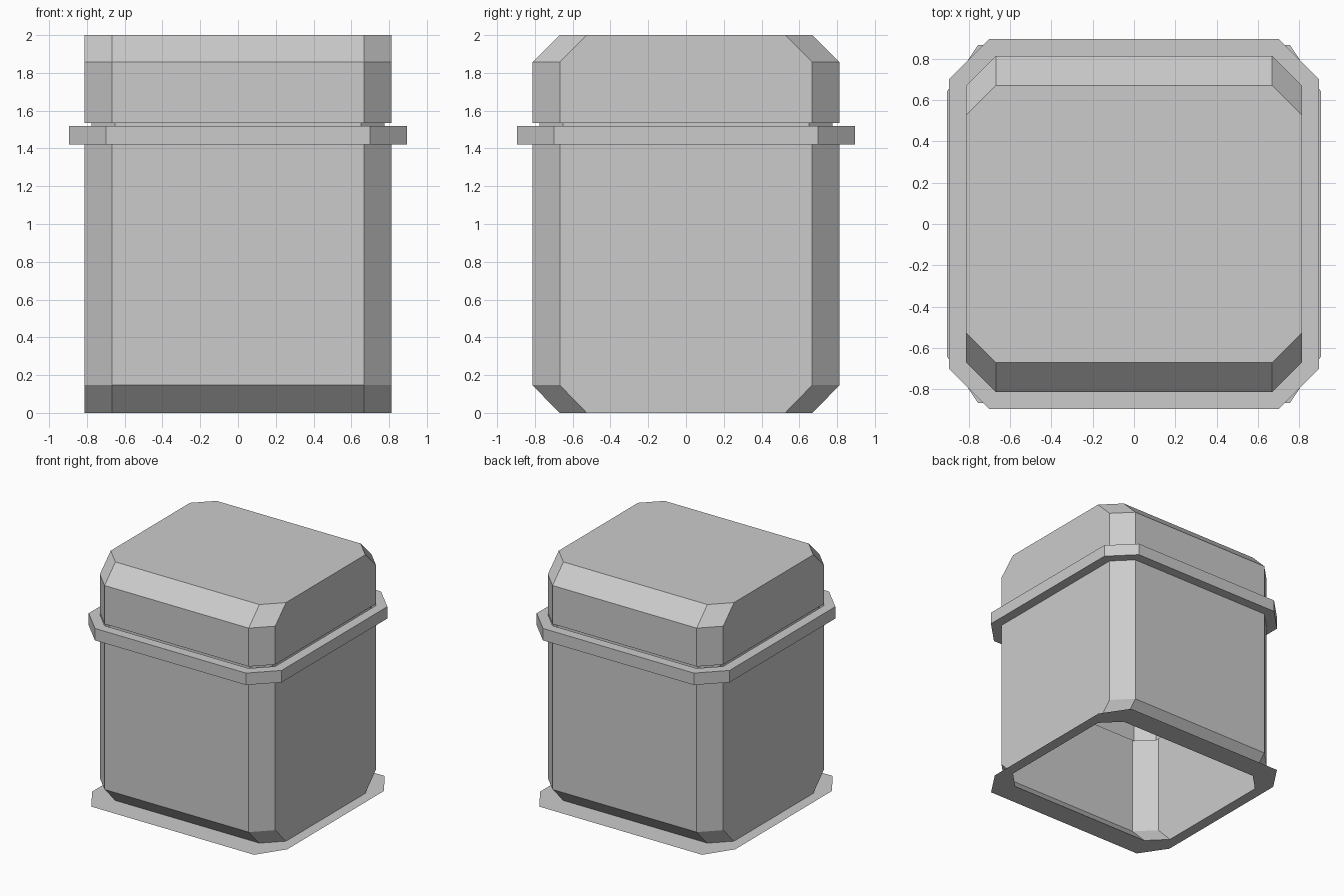
import bpy, bmesh

if "Cube" in bpy.data.objects:
    bpy.data.objects.remove(bpy.data.objects["Cube"])

gray = bpy.data.materials.new("light_gray")
gray.diffuse_color = (0.6, 0.6, 0.6, 1)
gray.use_nodes = True
gray.node_tree.nodes["Principled BSDF"].inputs["Base Color"].default_value = gray.diffuse_color


def octagon(xo, xi, yo, yi, z):
    """Cut-corner rectangle: side reach xo/yo, cut corners start at xi/yi."""
    half = [(xo, -yi), (xo, yi), (xi, yo), (-xi, yo)]
    return [(x, y, z) for x, y in half + [(-x, -y) for x, y in half]]


def loft(name, rings, cap=False, closed=False):
    """Flat-faced skin through a stack of octagons."""
    bm = bmesh.new()
    loops = [[bm.verts.new(p) for p in octagon(*r)] for r in rings]
    pairs = list(zip(loops, loops[1:]))
    if closed:
        pairs.append((loops[-1], loops[0]))
    for a, b in pairs:
        for i in range(8):
            j = (i + 1) % 8
            bm.faces.new((a[i], a[j], b[j], b[i]))
    if cap:
        bm.faces.new(loops[-1])
    bmesh.ops.recalc_face_normals(bm, faces=bm.faces)
    mesh = bpy.data.meshes.new(name)
    bm.to_mesh(mesh)
    bm.free()
    mesh.materials.append(gray)
    ob = bpy.data.objects.new(name, mesh)
    bpy.context.collection.objects.link(ob)
    return ob


R, C = 0.813, 0.668       # body reach and where its corner cuts begin
B = 0.143                 # size of the front and back bevels
NECK = (0.775, 0.652, 0.775, 0.652)
RIM = (0.895, 0.70, 0.895, 0.70)

# Hollow container with a thin flat foot around its open bottom
loft("container", [
    (0.905, 0.755, 0.865, 0.64, 0.0),
    (R, C, R - B, C - B, 0.0),
    (R, C, R, C, 0.147),
    (R, C, R, C, 1.42)])

# Square-section rim around the container mouth
loft("rim", [
    (R, C, R, C, 1.42), (*RIM, 1.42), (*RIM, 1.52), (R, C, R, C, 1.52)], closed=True)

# Lid with an open neck that slides down into the container
loft("lid", [
    (*NECK, 0.95),
    (*NECK, 1.535),
    (R, C, R, C, 1.535),
    (R, C, R, C, 1.857),
    (R, C, R - B, C - B, 2.0)], cap=True)
